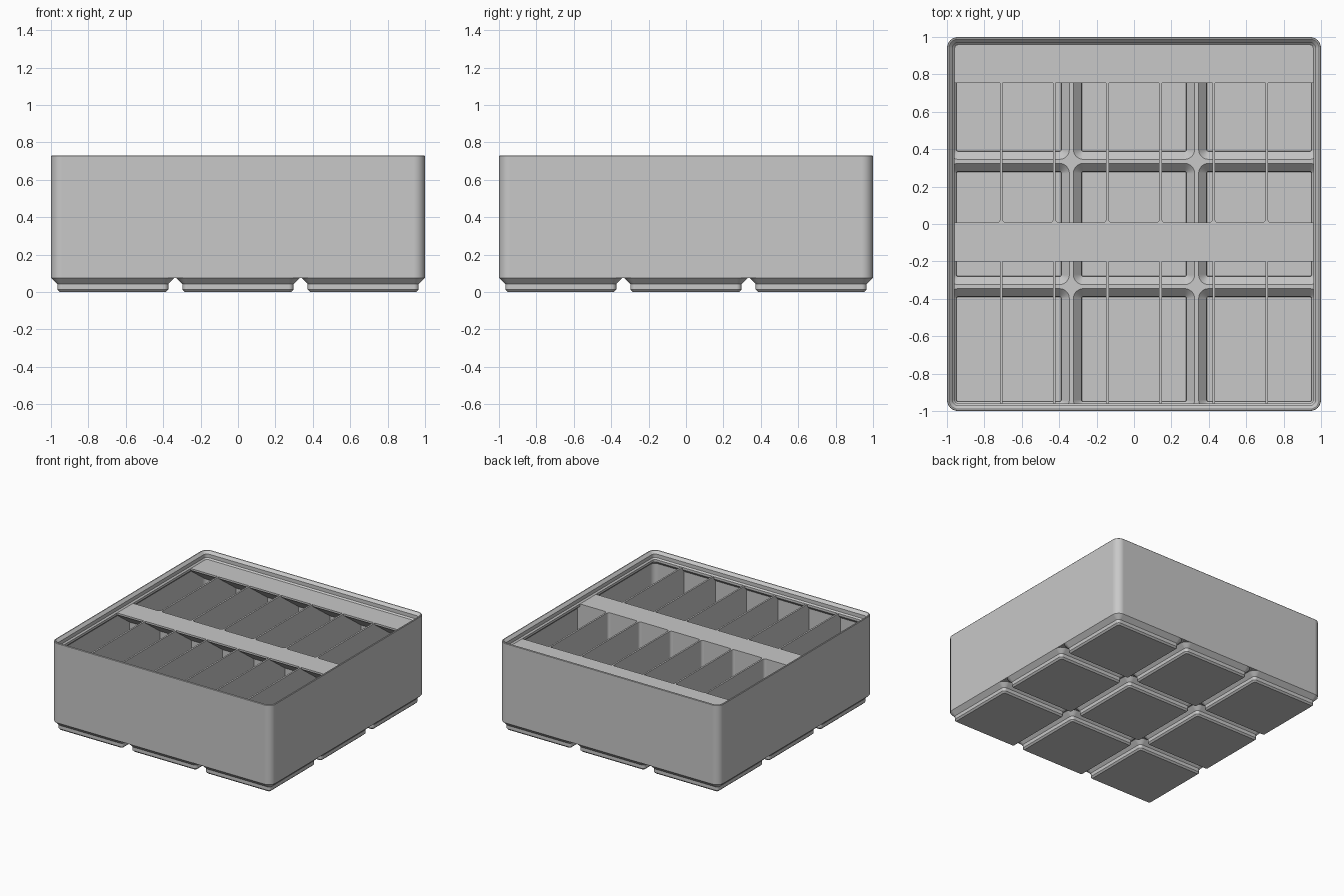
import bpy, bmesh, math

if "Cube" in bpy.data.objects:
    bpy.data.objects.remove(bpy.data.objects["Cube"], do_unlink=True)

GREY = (0.58, 0.58, 0.58, 1.0)
mat = bpy.data.materials.new("plain_grey")
mat.use_nodes = True
mat.diffuse_color = GREY
bsdf = next(n for n in mat.node_tree.nodes if n.type == "BSDF_PRINCIPLED")
bsdf.inputs["Base Color"].default_value = GREY
bsdf.inputs["Roughness"].default_value = 0.6

PITCH = 0.6693       # spacing of the base feet
CELL = 0.3307        # half width of a foot at its top
BASE_Z = 0.0757      # underside of the body
RIDGE_Z = 0.092      # top of the ridges between the feet
FLOOR = 0.019
WALL_IN = 0.985      # inner face of the outer wall
FILL_Z = 0.669       # top of dividers and label shelves
THICK = 0.0137       # divider thickness
COLUMN = 0.2837      # compartment pitch
CENTRES = (-PITCH, 0, PITCH)


def finish(name, bm):
    bmesh.ops.remove_doubles(bm, verts=bm.verts, dist=1e-5)
    bmesh.ops.recalc_face_normals(bm, faces=bm.faces)
    mesh = bpy.data.meshes.new(name)
    bm.to_mesh(mesh)
    bm.free()
    mesh.materials.append(mat)
    ob = bpy.data.objects.new(name, mesh)
    bpy.context.scene.collection.objects.link(ob)
    bpy.ops.object.select_all(action="DESELECT")
    ob.select_set(True)
    bpy.context.view_layer.objects.active = ob
    bpy.ops.object.shade_smooth_by_angle(angle=math.radians(30))
    # Keep the large flat faces evenly shaded beside the rounded corners
    flat = ob.modifiers.new("even_flats", "WEIGHTED_NORMAL")
    flat.keep_sharp = True


def rounded_square(half, radius, steps=6):
    pts = []
    for quarter in range(4):
        mid = math.radians(45 + 90 * quarter)
        cx = math.copysign(half - radius, math.cos(mid))
        cy = math.copysign(half - radius, math.sin(mid))
        for i in range(steps + 1):
            a = math.radians(90 * (quarter + i / steps))
            pts.append((cx + radius * math.cos(a), cy + radius * math.sin(a)))
    return pts


def loft(name, rings, centre=(0, 0), limit=2.0, closed=False):
    """Skin rounded squares given as (half width, z, corner radius)."""
    bm = bmesh.new()
    loops = []
    for half, z, radius in rings:
        loop = []
        for x, y in rounded_square(half, radius):
            x, y = x + centre[0], y + centre[1]
            if radius == 0:
                x, y = (max(-limit, min(limit, v)) for v in (x, y))
            loop.append(bm.verts.new((x, y, z)))
        loops.append(loop)
    pairs = list(zip(loops, loops[1:]))
    if closed:
        pairs.append((loops[-1], loops[0]))
    else:
        bm.faces.new(loops[0])
        bm.faces.new(loops[-1])
    for a, b in pairs:
        for i in range(len(a)):
            j = (i + 1) % len(a)
            bm.faces.new((a[i], a[j], b[j], b[i]))
    finish(name, bm)


def prism(name, outline, to_point, start, end):
    """Extrude a 2D outline between two positions on the third axis."""
    bm = bmesh.new()
    a = [bm.verts.new(to_point(u, v, start)) for u, v in outline]
    b = [bm.verts.new(to_point(u, v, end)) for u, v in outline]
    bm.faces.new(a)
    bm.faces.new(b)
    for i in range(len(a)):
        j = (i + 1) % len(a)
        bm.faces.new((a[i], a[j], b[j], b[i]))
    finish(name, bm)


# Outline placement, named after the direction of extrusion
def extrude_x(u, v, w):
    return (w, u, v)


def extrude_y(u, v, w):
    return (u, w, v)


def extrude_z(u, v, w):
    return (u, v, w)


# Outer wall with the stepped stacking lip
wall = [(1, BASE_Z), (1, 0.726), (0.997, 0.73), (0.99, 0.73),
        (0.9697, 0.709), (0.9697, 0.68), (0.9586, FILL_Z),
        (0.9586, 0.65), (WALL_IN, 0.624), (WALL_IN, BASE_Z)]
loft("outer_wall", [(h, z, 0.06 - (1 - h)) for h, z in wall], closed=True)


# Hollow feet, each carrying its share of the ridged floor
def foot_ring(half, z):
    return (half, z, max(0.005, 0.0598 - (CELL - half)))


outside = [foot_ring(*p) for p in
           ((0.2837, 0), (0.2964, 0.0127), (0.2964, 0.0414), (CELL, BASE_Z))]
rim = [(PITCH / 2, BASE_Z, 0), (PITCH / 2, RIDGE_Z, 0)]
inside = [foot_ring(*p) for p in
          ((0.324, RIDGE_Z), (0.281, 0.049), (0.279, FLOOR))]
for col, x in zip(("right", "middle", "left"), CENTRES):
    for row, y in zip(("front", "centre", "back"), CENTRES):
        loft(f"foot_{row}_{col}", outside + rim + inside, (x, y), 0.98)

# Divider outline that steps over the ridges of the floor
divider = [(-0.98, FILL_Z)]
for c in CENTRES:
    divider += [(max(-0.98, c - 0.328), 0.085), (c - 0.287, 0.044),
                (c - 0.285, 0.015), (c + 0.285, 0.015),
                (c + 0.287, 0.044), (min(0.98, c + 0.328), 0.085)]
divider.append((0.98, FILL_Z))
divider_x = [COLUMN * (i - 2.5) for i in range(6)]
for i, x in enumerate(divider_x):
    prism(f"divider_{i + 1}", divider, extrude_x, x - THICK / 2, x + THICK / 2)
prism("middle_wall", divider, extrude_y, -THICK / 2, THICK / 2)

# Rounded corners where the dividers meet the middle wall
R = 0.02
for i, x in enumerate(divider_x):
    for side in (-1, 1):
        x0, y0 = x + side * THICK / 2, THICK / 2
        arc = [math.radians(90 * k / 5) for k in range(6)]
        outline = [(x0, y0)] + [(x0 + side * R * (1 - math.cos(a)),
                                 y0 + R * (1 - math.sin(a))) for a in arc]
        prism(f"corner_fillet_{i + 1}_{'left' if side > 0 else 'right'}",
              outline, extrude_z, 0.015, FILL_Z)

# Label shelves with sloped undersides
for name, front, back in (("back_label_shelf", 0.755, 0.983),
                          ("middle_label_shelf", -0.2, THICK / 2)):
    drop = (back - front) * math.tan(math.radians(36))
    prism(name, [(front, FILL_Z), (back, FILL_Z),
                 (back, FILL_Z - 0.015 - drop), (front, FILL_Z - 0.015)],
          extrude_x, -0.98, 0.98)
